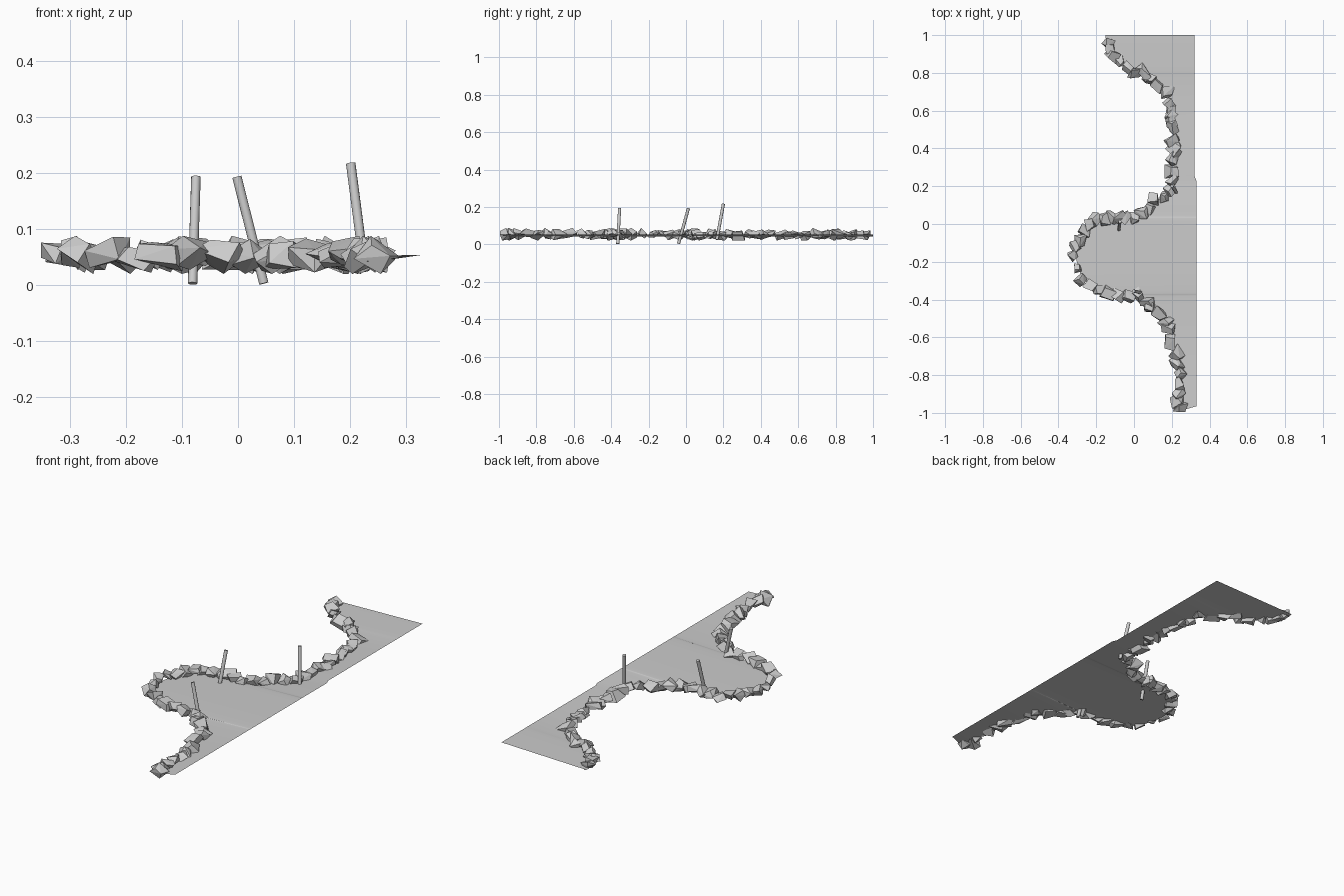
import bpy, bmesh, random
from mathutils import Vector, Matrix, Euler

if "Cube" in bpy.data.objects:
    bpy.data.objects.remove(bpy.data.objects["Cube"])

random.seed(7)

# Shoreline, back to front
shore = [(-.15, .985), (-.09, .88), (-.01, .815), (.07, .785), (.15, .72), (.20, .61),
         (.215, .48), (.205, .34), (.21, .23), (.15, .15), (.08, .09), (.0, .045),
         (-.08, .035), (-.16, .03), (-.24, 0), (-.29, -.08), (-.307, -.17), (-.27, -.29),
         (-.18, -.345), (-.085, -.37), (.02, -.38), (.11, -.45), (.18, -.555),
         (.22, -.69), (.23, -.79), (.24, -.90), (.245, -.975)]


def add_object(name, bm):
    mesh = bpy.data.meshes.new(name)
    bm.to_mesh(mesh)
    bm.free()
    obj = bpy.data.objects.new(name, mesh)
    bpy.context.collection.objects.link(obj)
    return obj


def smooth_path(pts, steps=4):
    """Catmull-Rom curve through the points."""
    p = [Vector(q) for q in pts]
    p = [p[0] * 2 - p[1]] + p + [p[-1] * 2 - p[-2]]
    out = []
    for i in range(1, len(p) - 2):
        a, b, c, d = p[i - 1:i + 3]
        for k in range(steps):
            t = k / steps
            out.append(.5 * (2 * b + (c - a) * t + (2 * a - 5 * b + 4 * c - d) * t * t
                             + (3 * b - a - 3 * c + d) * t ** 3))
    return out + [p[-2]]


path = smooth_path(shore)

# Water sheet: strip from the shoreline to the straight right edge, rising slightly
bm = bmesh.new()
rows = []
outer = [Vector((-.15, 1))] + path + [Vector((.225, -.995))]
for q in outer:
    edge_x = .32 if q.y > .24 else .33
    rows.append((bm.verts.new((q.x, q.y, .042)),
                 bm.verts.new((edge_x, max(q.y, -.965), .054))))
for (a, b), (c, d) in zip(rows, rows[1:]):
    bm.faces.new((a, c, d, b))
bmesh.ops.remove_doubles(bm, verts=bm.verts, dist=.0005)
sheet = add_object("water_sheet", bm)
sheet.data.shade_smooth()


def add_rock(bm, pos, angle, size):
    """Irregular faceted stone: convex hull of a jittered box."""
    rot = Euler((random.uniform(-.7, .7), random.uniform(-.6, .6),
                 angle + random.uniform(-.9, .9))).to_matrix()
    verts = []
    for sx in (-1, 1):
        for sy in (-1, 1):
            for sz in (-1, 1):
                v = Vector((sx * size[0], sy * size[1], sz * size[2])) * .5
                v = Vector([c * random.uniform(.5, 1.3) for c in v])
                w = pos + rot @ v
                w.y = max(-.995, min(1, w.y))
                w.z = .054 + max(-.034, min(.034, (w.z - .054) * .85))
                verts.append(bm.verts.new(w))
    bmesh.ops.convex_hull(bm, input=verts)
    loose = [v for v in verts if v.is_valid and not v.link_faces]
    bmesh.ops.delete(bm, geom=loose, context='VERTS')


# Rocks strung along the shoreline
bm = bmesh.new()
walked, spacing = 0.0, 0.0
for a, b in zip(path, path[1:]):
    step = b - a
    walked += step.length
    if walked < spacing:
        continue
    walked, spacing = 0.0, random.uniform(.026, .042)
    angle = -Vector((1, 0)).angle_signed(step)
    small = .75 if b.x < -.27 and -.27 < b.y < -.1 else 1
    size = Vector((random.uniform(.05, .075), random.uniform(.042, .062),
                   random.uniform(.034, .052))) * small
    side = Vector((-step.y, step.x)).normalized() * random.uniform(-.014, .012)
    add_rock(bm, Vector((*(b + side), random.uniform(.046, .06))), angle, size)
bmesh.ops.recalc_face_normals(bm, faces=bm.faces)
add_object("shore_rocks", bm)


# Leaning wooden posts
def add_post(name, bottom, top):
    a, b = Vector(bottom), Vector(top)
    bm = bmesh.new()
    turn = (b - a).to_track_quat('Z', 'Y').to_matrix().to_4x4()
    bmesh.ops.create_cone(bm, cap_ends=True, segments=12, radius1=.0085, radius2=.0085,
                          depth=(b - a).length,
                          matrix=Matrix.Translation((a + b) / 2) @ turn)
    obj = add_object(name, bm)
    obj.data.shade_smooth()
    obj.data.set_sharp_from_angle(angle=.9)


add_post("post_middle", (-.081, -.04, .003), (-.075, .013, .193))
add_post("post_front", (.046, -.365, .003), (-.002, -.355, .193))
add_post("post_back", (.226, .165, .025), (.201, .2, .217))
